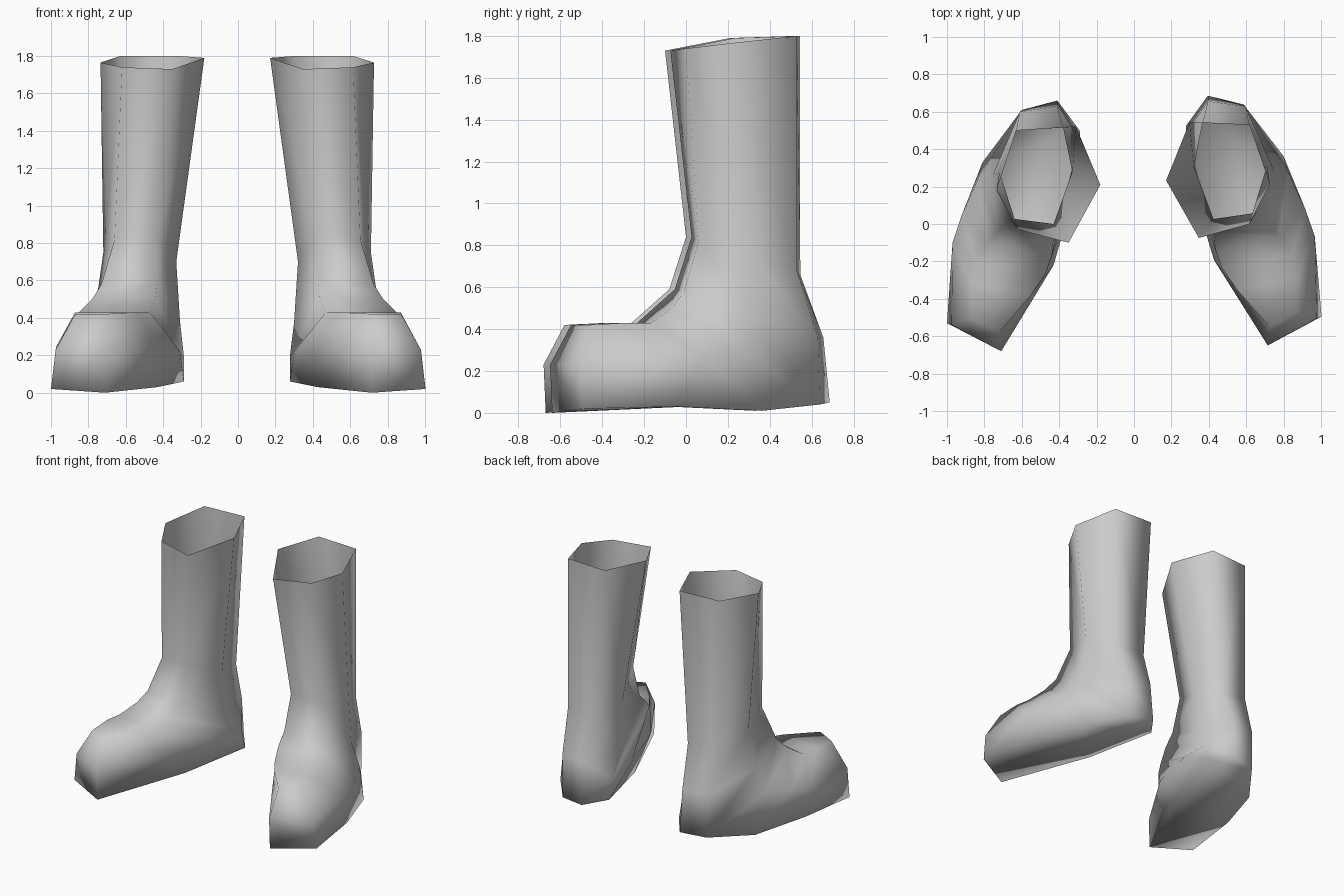
import bpy
import bmesh
from mathutils import Matrix, Vector

default_cube = bpy.data.objects.get("Cube")
if default_cube:
    bpy.data.objects.remove(default_cube, do_unlink=True)


def make_material(name, colour):
    material = bpy.data.materials.new(name)
    material.use_nodes = True
    material.diffuse_color = colour
    material.node_tree.nodes["Principled BSDF"].inputs["Base Color"].default_value = colour
    return material


grey = make_material("plain grey", (0.6, 0.6, 0.6, 1))

# Six-sided sections from the rim, round the heel bend and on to the toe.
# Corner order: front inner, front outer, outer, back outer, back inner, inner.
RIM = [(.35, -.10, 1.73), (.62, -.03, 1.74), (.735, .18, 1.765),
       (.63, .50, 1.8), (.31, .52, 1.8), (.18, .21, 1.79)]
ANKLE = [(.43, 0, .84), (.66, .03, .82), (.72, .28, .75),
         (.63, .5, .68), (.38, .52, .66), (.33, .28, .7)]
INSTEP = [(.43, -.08, .59), (.73, -.04, .58), (.76, .25, .47),
          (.61, .6, .36), (.41, .63, .36), (.31, .32, .38)]
HEEL = [(.44, -.17, .51), (.78, -.1, .5), (.83, .25, .3),
        (.6, .61, .04), (.41, .66, .05), (.29, .46, .2)]
ARCH = [(.47, -.26, .43), (.85, -.2, .43), (.92, .05, .28),
        (.81, .33, .01), (.29, .5, .06), (.31, .2, .22)]
BALL = [(.55, -.38, .43), (.87, -.32, .43), (.97, -.1, .25),
        (.95, -.08, .03), (.43, -.02, .03), (.43, -.22, .25)]
TOE = [(.72, -.58, .42), (.87, -.5, .42), (.975, -.54, .23),
       (1, -.53, .02), (.71, -.67, 0), (.71, -.68, .23)]
SECTIONS = [RIM, ANKLE, INSTEP, HEEL, ARCH, BALL, TOE]


def make_boot(name, transform):
    """Loft the sections into an open-topped boot."""
    bm = bmesh.new()
    rings = [[bm.verts.new(transform @ Vector(corner)) for corner in section]
             for section in SECTIONS]
    sides = len(RIM)

    # Shaft and foot walls
    for upper, lower in zip(rings, rings[1:]):
        for i in range(sides):
            j = (i + 1) % sides
            bm.faces.new((upper[i], upper[j], lower[j], lower[i]))

    # Toe cap: a sloping upper face and an upright lower face
    top_in, top_out, outer, sole_out, sole_in, inner = rings[-1]
    bm.faces.new((top_in, top_out, outer, inner))
    bm.faces.new((inner, outer, sole_out, sole_in))

    bmesh.ops.recalc_face_normals(bm, faces=bm.faces)
    # Keep the open shell facing outward
    bm.normal_update()
    lateral = max(bm.faces, key=lambda f: abs(f.calc_center_median().x))
    if lateral.normal.x * lateral.calc_center_median().x < 0:
        bmesh.ops.reverse_faces(bm, faces=bm.faces)
    for face in bm.faces:
        face.smooth = True

    mesh = bpy.data.meshes.new(name)
    bm.to_mesh(mesh)
    bm.free()
    mesh.materials.append(grey)
    boot = bpy.data.objects.new(name, mesh)
    bpy.context.collection.objects.link(boot)
    return boot


# A mirrored pair, the left one turned and set back very slightly
mirror = Matrix.Scale(-1, 4, Vector((1, 0, 0)))
turn = Matrix.Translation((-.005, .02, 0)) @ Matrix.Rotation(.015, 4, "Z")
make_boot("right_boot", mirror)
make_boot("left_boot", turn)
